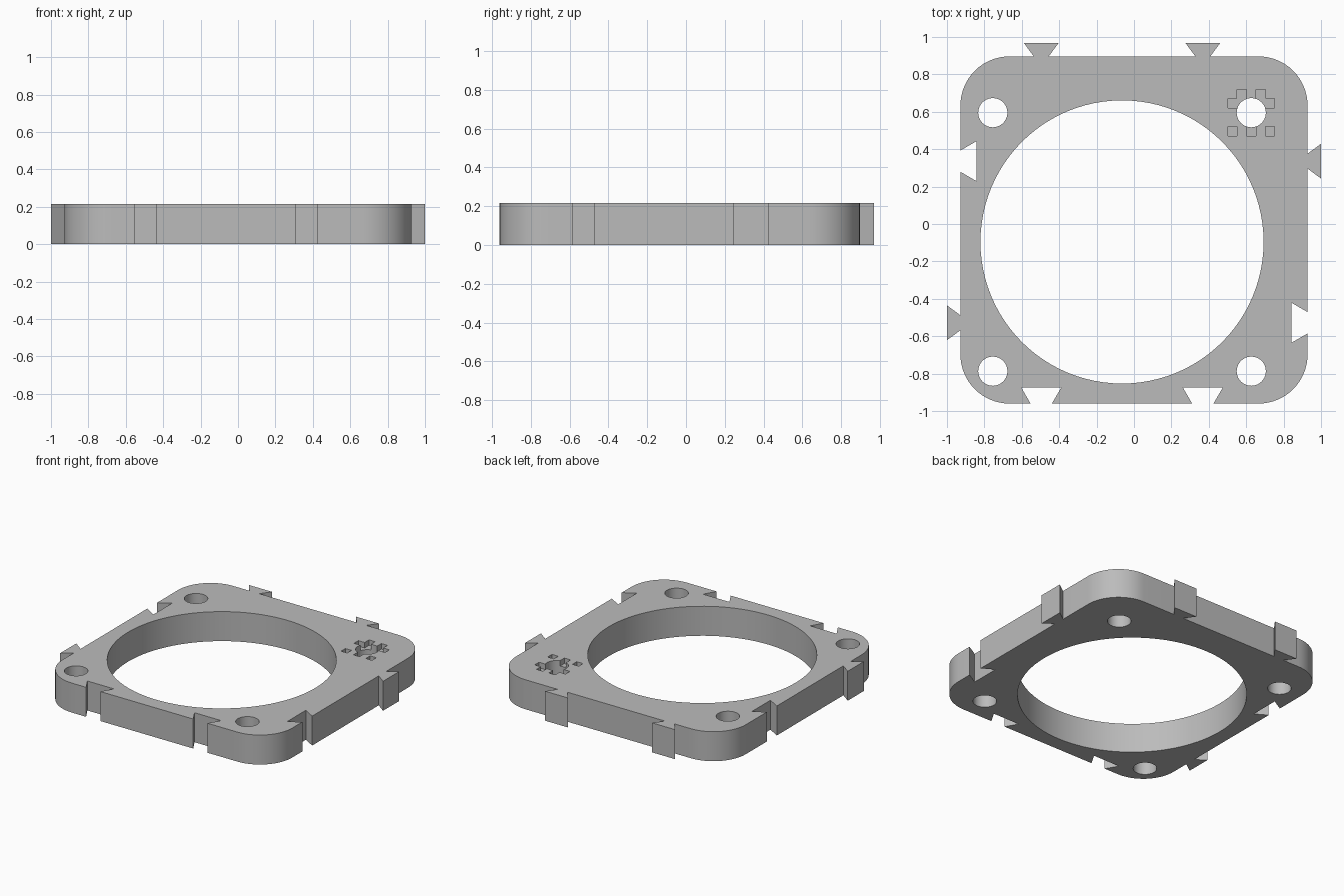
import bpy, bmesh
from math import sin, cos, pi
from mathutils import Matrix, Vector

cube = bpy.data.objects.get("Cube")
if cube:
    bpy.data.objects.remove(cube, do_unlink=True)

HALF, HEIGHT, RADIUS = 0.928, 0.215, 0.262
CENTRE_Y = -0.032          # plate centre
OFF = -0.064               # shift of bore, bolt holes and joints from plate centre
BOLT, JOINT = 0.691, 0.432
CELL, POCKET_DEPTH = 0.05, 0.04

grey = bpy.data.materials.new("plain grey")
grey.use_nodes = True
grey.diffuse_color = (0.5, 0.5, 0.5, 1)
grey.node_tree.nodes["Principled BSDF"].inputs["Base Color"].default_value = grey.diffuse_color


def make_object(name, bm):
    mesh = bpy.data.meshes.new(name)
    bm.normal_update()
    bm.to_mesh(mesh)
    bm.free()
    obj = bpy.data.objects.new(name, mesh)
    bpy.context.collection.objects.link(obj)
    mesh.materials.append(grey)
    return obj


def prism(name, points, z0, z1):
    """Closed solid from an anticlockwise outline."""
    bm = bmesh.new()
    face = bm.faces.new([bm.verts.new((x, y + CENTRE_Y, z0)) for x, y in points])
    top = bmesh.ops.extrude_face_region(bm, geom=[face])["geom"]
    bmesh.ops.translate(bm, vec=(0, 0, z1 - z0),
                        verts=[v for v in top if isinstance(v, bmesh.types.BMVert)])
    bmesh.ops.recalc_face_normals(bm, faces=bm.faces)
    return make_object(name, bm)


def circle(x, y, r, n):
    return [(x + r * cos(2 * pi * i / n), y + r * sin(2 * pi * i / n)) for i in range(n)]


def cut(target, cutter):
    cutter.hide_render = True
    mod = target.modifiers.new("cut", 'BOOLEAN')
    mod.operation, mod.solver, mod.object = 'DIFFERENCE', 'EXACT', cutter
    bpy.context.view_layer.objects.active = target
    bpy.ops.object.modifier_apply(modifier=mod.name)
    bpy.data.objects.remove(cutter, do_unlink=True)


def dovetail(u, kind):
    """Outline of a joint along a side: mouth half, far half, outward reach."""
    mouth, far, reach = {"tongue": (0.04, 0.093, 0.072), "notch": (0.057, 0.107, -0.086)}[kind]
    return [(u - mouth, -HALF), (u - far, -HALF - reach),
            (u + far, -HALF - reach), (u + mouth, -HALF)]


# Outline: four sides with dovetails, each followed by a rounded corner
low, high = OFF - JOINT, OFF + JOINT
sides = [
    [(low, "notch"), (high, "notch")],        # front
    [(low, "notch"), (high, "tongue")],       # left of model
    [(-high, "tongue"), (-low, "tongue")],    # back
    [(-high, "notch"), (-low, "tongue")],     # right of model
]
outline = []
for k, joints in enumerate(sides):
    side = [p for u, kind in joints for p in dovetail(u, kind)]
    c = HALF - RADIUS
    side += [(c + RADIUS * sin(a), -c - RADIUS * cos(a))
             for a in (i * pi / 32 for i in range(17))]
    turn = Matrix.Rotation(k * pi / 2, 2)
    outline += [tuple(turn @ Vector(p)) for p in side]

frame = prism("fan_frame", outline, 0, HEIGHT)

# Shallow square pockets round one bolt hole: columns, then rows from the back
pockets = [(0, 5, 1, 2), (1, 2, 0, 2), (3, 4, 0, 2), (2, 3, 3, 5), (0, 1, 4, 5), (4, 5, 4, 5)]
x0, y0 = OFF + BOLT - 2.5 * CELL, OFF + BOLT + 2.5 * CELL
for c0, c1, r0, r1 in pockets:
    xa, xb, ya, yb = x0 + c0 * CELL, x0 + c1 * CELL, y0 - r1 * CELL, y0 - r0 * CELL
    cut(frame, prism("pocket_cutter", [(xa, ya), (xb, ya), (xb, yb), (xa, yb)],
                     HEIGHT - POCKET_DEPTH, HEIGHT + 0.1))

# Large bore and four bolt holes
cut(frame, prism("bore_cutter", circle(OFF, OFF, 0.757, 96), -0.1, HEIGHT + 0.1))
for sx in (-1, 1):
    for sy in (-1, 1):
        cut(frame, prism("bolt_cutter", circle(OFF + sx * BOLT, OFF + sy * BOLT, 0.078, 40),
                         -0.1, HEIGHT + 0.1))

# Smooth the round walls, keep the edges sharp
bpy.ops.object.select_all(action='DESELECT')
frame.select_set(True)
bpy.context.view_layer.objects.active = frame
bpy.ops.object.shade_smooth_by_angle(angle=pi / 6)
